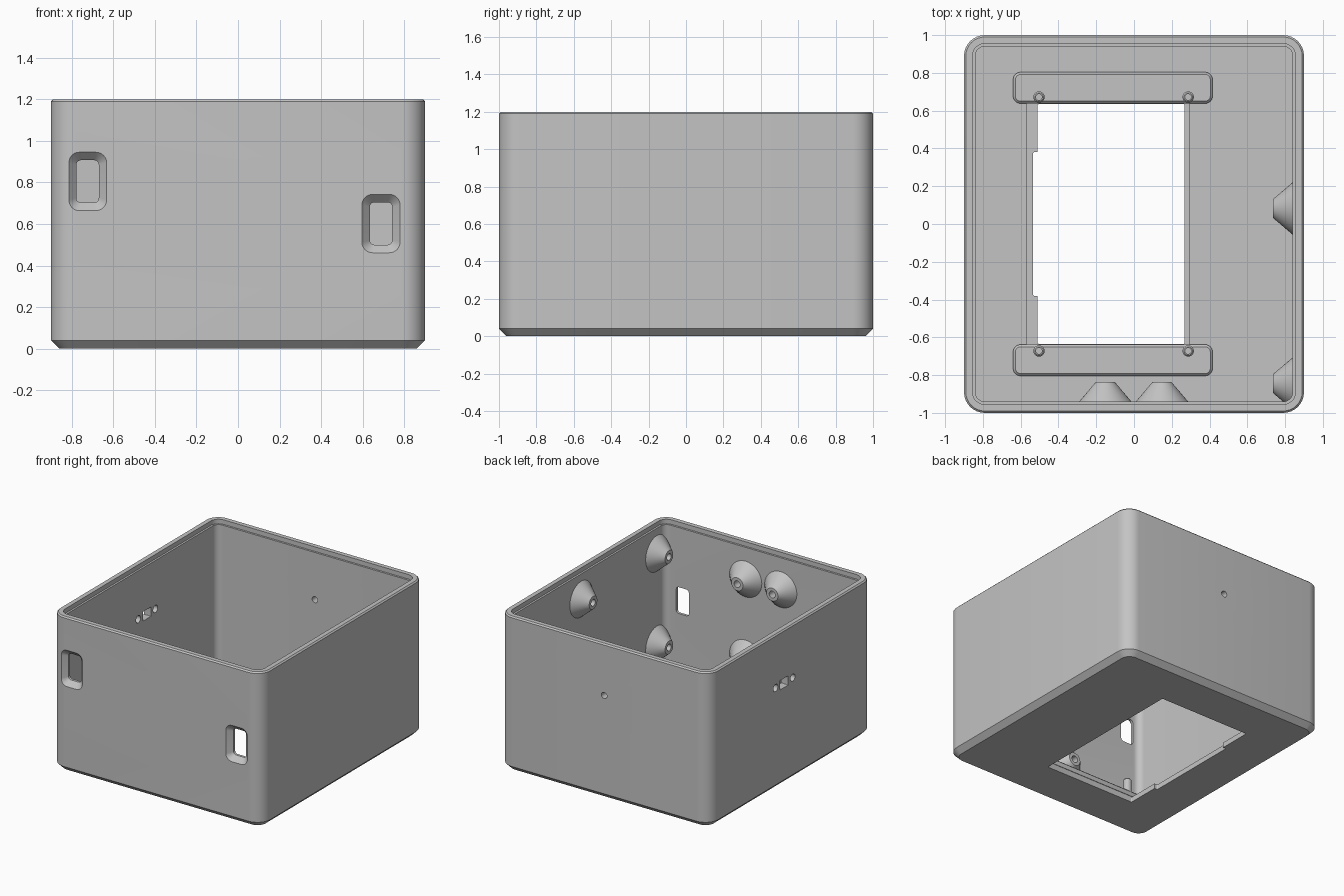
import bpy, bmesh, math
from mathutils import Vector

if "Cube" in bpy.data.objects:
    bpy.data.objects.remove(bpy.data.objects["Cube"])

grey = bpy.data.materials.new("light grey plastic")
grey.diffuse_color = (0.55, 0.55, 0.55, 1)
grey.use_nodes = True
grey.node_tree.nodes["Principled BSDF"].inputs["Base Color"].default_value = grey.diffuse_color


def loft(name, rings):
    """Closed solid skinned through equal-length rings, capped at both ends."""
    bm = bmesh.new()
    loops = [[bm.verts.new(p) for p in ring] for ring in rings]
    n = len(loops[0])
    for a, b in zip(loops, loops[1:]):
        for i in range(n):
            j = (i + 1) % n
            bm.faces.new((a[i], a[j], b[j], b[i]))
    bm.faces.new(loops[0][::-1])
    bm.faces.new(loops[-1])
    bmesh.ops.recalc_face_normals(bm, faces=bm.faces)
    me = bpy.data.meshes.new(name)
    bm.to_mesh(me)
    bm.free()
    me.materials.append(grey)
    ob = bpy.data.objects.new(name, me)
    bpy.context.collection.objects.link(ob)
    return ob


def rounded(w, h, r, n=8):
    """2D rounded rectangle of half sizes w, h."""
    pts = []
    for k, (sx, sy) in enumerate(((1, 1), (-1, 1), (-1, -1), (1, -1))):
        for i in range(n + 1):
            a = math.pi / 2 * (k + i / n)
            pts.append((sx * (w - r) + r * math.cos(a), sy * (h - r) + r * math.sin(a)))
    return pts


def flat(cx, cy, z, w, h, r):
    return [Vector((cx + u, cy + v, z)) for u, v in rounded(w, h, r)]


def revolve(name, origin, axis, profile, n=40):
    """Turned solid: profile is (radius, distance along axis)."""
    q = Vector(axis).to_track_quat('Z', 'Y')
    o = Vector(origin)
    return loft(name, [[o + q @ Vector((r * math.cos(2 * math.pi * i / n),
                                        r * math.sin(2 * math.pi * i / n), d))
                        for i in range(n)] for r, d in profile])


def cut(target, cutter):
    mod = target.modifiers.new("cut", 'BOOLEAN')
    mod.operation = 'DIFFERENCE'
    mod.solver = 'EXACT'
    mod.object = cutter
    bpy.context.view_layer.objects.active = target
    bpy.ops.object.modifier_apply(modifier=mod.name)
    bpy.data.objects.remove(cutter)


def box(x0, x1, y0, y1, z0, z1):
    args = ((x0 + x1) / 2, (y0 + y1) / 2)
    size = ((x1 - x0) / 2, (y1 - y0) / 2, 0.008)
    return loft("cutter", [flat(*args, z0, *size), flat(*args, z1, *size)])


# Case: chamfered foot, outer wall, stepped rim, inner wall, floor
section = [(0.04, 0), (0, 0.04), (0, 1.19), (0.01, 1.2), (0.045, 1.2),
           (0.045, 1.165), (0.06, 1.165), (0.06, 0.06)]
case = loft("case", [flat(0, 0, z, 0.9 - d, 1 - d, 0.11 - d) for d, z in section])

# Floor opening with a thin ledge and a side notch
cut(case, box(-0.57, 0.293, -0.642, 0.642, 0.04, 0.2))
cut(case, box(-0.51, 0.268, -0.635, 0.635, -0.1, 0.2))
cut(case, box(-0.535, 0.0, -0.38, 0.38, -0.1, 0.2))

# Funnel-shaped cable ports in the front wall
for cx, cz in ((-0.724, 0.805), (0.688, 0.602)):
    rings = []
    for y, w, h, r in ((-1.01, 0.102, 0.15, 0.06), (-0.96, 0.054, 0.102, 0.022),
                       (-0.9, 0.054, 0.102, 0.022)):
        rings.append([Vector((cx + u, y, cz + v)) for u, v in rounded(w, h, r)])
    cut(case, loft("cutter", rings))

# Switch slot and its two screw holes in the left wall
cut(case, loft("cutter", [[Vector((x, 0.086 + u, 0.79 + v)) for u, v in rounded(0.05, 0.036, 0.004)]
                          for x in (-0.95, -0.8)]))
for dy in (-0.105, 0.105):
    cut(case, revolve("cutter", (-0.95, 0.086 + dy, 0.79), (1, 0, 0), [(0.028, 0), (0.028, 0.15)], 24))

# Round hole in the back wall
cut(case, revolve("cutter", (0, 1.05, 0.8), (0, -1, 0), [(0.024, 0), (0.024, 0.15)], 24))

# Conical screw bosses with blind holes on the front and right walls
boss = [(0.14, -0.002), (0.05, 0.104), (0.026, 0.104), (0.026, 0.02)]
for x in (-0.152, 0.148):
    for z in (0.31, 0.92):
        revolve("front_boss", (x, -0.94, z), (0, 1, 0), boss)
for y in (-0.845, 0.082):
    for z in (0.27, 0.97):
        revolve("right_boss", (0.84, y, z), (-1, 0, 0), boss)

# Raised floor pads with hollow pins at the ends of the opening
for s in (-1, 1):
    pad = loft("floor_pad", [flat(-0.112, s * 0.721, z, 0.528 - d, 0.083 - d, 0.04 - d)
                             for d, z in ((0, 0.05), (0, 0.085), (0.012, 0.097))])
    for x in (-0.503, 0.287):
        revolve("floor_pin", (x, s * 0.672, 0), (0, 0, 1),
                [(0.03, 0.08), (0.03, 0.19), (0.022, 0.2), (0.016, 0.2), (0.016, 0.12)], 24)

# Smooth curved surfaces, keep edges crisp
for ob in bpy.context.scene.objects:
    ob.select_set(True)
bpy.context.view_layer.objects.active = case
bpy.ops.object.shade_smooth_by_angle(angle=math.radians(25))
